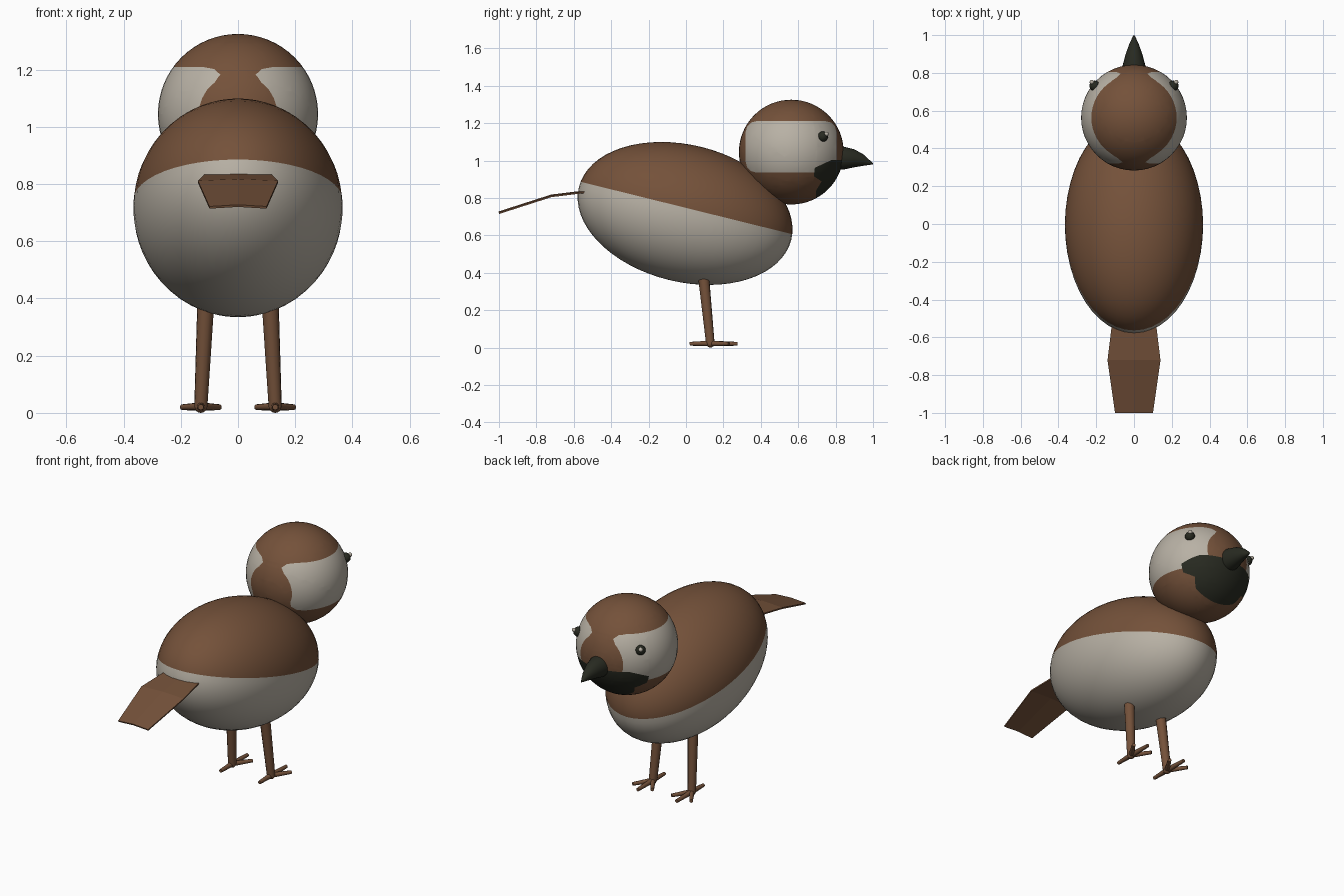
import bpy, bmesh, math
from mathutils import Vector, Matrix

if "Cube" in bpy.data.objects:
    bpy.data.objects.remove(bpy.data.objects["Cube"])


def material(name, rgb):
    m = bpy.data.materials.new(name)
    m.use_nodes = True
    m.diffuse_color = (*rgb, 1)
    m.node_tree.nodes["Principled BSDF"].inputs["Base Color"].default_value = (*rgb, 1)
    return m


BROWN = material("warm_brown", (0.175, 0.083, 0.042))
CREAM = material("pale_cream", (0.48, 0.44, 0.375))
DARK = material("dark_olive", (0.021, 0.023, 0.015))


def finish(name, bm, mats, smooth=True):
    bmesh.ops.recalc_face_normals(bm, faces=bm.faces)
    mesh = bpy.data.meshes.new(name)
    bm.to_mesh(mesh)
    bm.free()
    obj = bpy.data.objects.new(name, mesh)
    bpy.context.collection.objects.link(obj)
    for m in mats:
        mesh.materials.append(m)
    if smooth:
        bpy.ops.object.select_all(action='DESELECT')
        obj.select_set(True)
        bpy.context.view_layer.objects.active = obj
        bpy.ops.object.shade_smooth_by_angle(angle=math.radians(50))
    return obj


def cut(bm, point, normal):
    bmesh.ops.bisect_plane(bm, geom=bm.verts[:] + bm.edges[:] + bm.faces[:],
                           dist=1e-5, plane_co=point, plane_no=normal)


def inside(poly, y, z):
    hit = False
    for (y1, z1), (y2, z2) in zip(poly, poly[1:] + poly[:1]):
        if (z1 > z) != (z2 > z) and y < (y2 - y1) * (z - z1) / (z2 - z1) + y1:
            hit = not hit
    return hit


def sphere(radius=1, u=48, v=32):
    bm = bmesh.new()
    bmesh.ops.create_uvsphere(bm, u_segments=u, v_segments=v, radius=radius)
    return bm


def rod(bm, a, b, r1, r2, sides=10):
    """Tapered rod between two points."""
    a, b = Vector(a), Vector(b)
    turn = (b - a).to_track_quat('Z', 'Y').to_matrix().to_4x4()
    bmesh.ops.create_cone(bm, cap_ends=True, segments=sides, radius1=r1, radius2=r2,
                          depth=(b - a).length,
                          matrix=Matrix.Translation((a + b) / 2) @ turn)


# Body: tilted ellipsoid, brown back over a pale belly
bm = sphere()
bmesh.ops.scale(bm, vec=(0.366, 0.585, 0.366), verts=bm.verts)
cut(bm, (0, 0, 0.03), (0, 0, 1))
for f in bm.faces:
    f.material_index = 0 if f.calc_center_median().z > 0.03 else 1
body = finish("body", bm, [BROWN, CREAM])
body.location = (0, -0.005, 0.717)
body.rotation_euler.x = math.radians(-13.9)

# Head: cheek and throat outlines are cut sideways through the sphere
HEAD, R = Vector((0, 0.563, 1.045)), 0.28
cheek = []
for cy, cz, start in ((0.66, 0.39, 0), (-0.67, 0.39, 90), (-0.67, -0.19, 180), (0.66, -0.19, 270)):
    for step in range(4):
        a = math.radians(start + 30 * step)
        cheek.append((cy + 0.2 * math.cos(a), cz + 0.2 * math.sin(a)))
throat = [(0.45, -0.3), (0.77, -0.15), (1.1, -0.15), (1.1, -1.1),
          (0.48, -1.1), (0.47, -0.74), (0.58, -0.56), (0.43, -0.46)]
bm = sphere()
for poly in (cheek, throat):
    for (y1, z1), (y2, z2) in zip(poly, poly[1:] + poly[:1]):
        cut(bm, (0, y1, z1), Vector((0, z1 - z2, y2 - y1)).normalized())
for f in bm.faces:
    c = f.calc_center_median()
    f.material_index = 2 if inside(throat, c.y, c.z) else 1 if inside(cheek, c.y, c.z) else 0
bmesh.ops.scale(bm, vec=(R, R, R), verts=bm.verts)
head = finish("head", bm, [BROWN, CREAM, DARK])
head.location = HEAD

# Beak: lofted rings, hooked a little downward (y, centre z, half width, half height)
bm = bmesh.new()
rings, SIDES = [], 20
for y, z, w, h in ((0.78, 1.014, 0.065, 0.065), (0.84, 1.013, 0.06, 0.062),
                   (0.9, 1.012, 0.044, 0.048), (0.95, 1.002, 0.026, 0.03),
                   (0.985, 0.988, 0.01, 0.011), (1.0, 0.982, 0.002, 0.002)):
    angles = [math.tau * i / SIDES for i in range(SIDES)]
    rings.append([bm.verts.new((w * math.cos(a), y, z + h * math.sin(a))) for a in angles])
for r1, r2 in zip(rings, rings[1:]):
    for i in range(SIDES):
        j = (i + 1) % SIDES
        bm.faces.new((r1[i], r1[j], r2[j], r2[i]))
bm.faces.new(rings[0])
bm.faces.new(rings[-1])
finish("beak", bm, [DARK])

# Tail: bent sheet, widest in the middle and slightly arched
bm = bmesh.new()
rows = []
for y, z, w in ((-0.54, 0.83, 0.118), (-0.72, 0.808, 0.14), (-1.0, 0.718, 0.1)):
    rows.append([bm.verts.new((s * w, y, z + 0.006 * (1 - abs(s)))) for s in (-1, 0, 1)])
for r1, r2 in zip(rows, rows[1:]):
    for i in range(2):
        bm.faces.new((r1[i], r1[i + 1], r2[i + 1], r2[i]))
tail = finish("tail", bm, [BROWN], smooth=False)
solid = tail.modifiers.new("thickness", 'SOLIDIFY')
solid.thickness = 0.008
solid.offset = 0

for side, s in (("left", 1), ("right", -1)):
    # Eye with a small bright glint toward the beak
    out = Vector((s * 0.743, 0.6, 0.296)).normalized()
    for name, mat, r, place in (("eye", DARK, 0.028, HEAD + out * R),
                                ("eye_glint", CREAM, 0.012,
                                 HEAD + out * (R + 0.02) + Vector((0, 0.008, 0.008)))):
        eye = finish(side + "_" + name, sphere(r, 16, 12), [mat])
        eye.location = place

    # Leg
    ankle = Vector((s * 0.13, 0.13, 0.022))
    bm = bmesh.new()
    rod(bm, (s * 0.112, 0.092, 0.4), ankle, 0.03, 0.023, 12)
    finish(side + "_leg", bm, [BROWN])

    # Foot: ankle knob, three front toes and one back toe
    bm = sphere(0.022, 12, 8)
    bmesh.ops.translate(bm, vec=ankle, verts=bm.verts)
    for dx, dy in ((0, 0.145), (0.065, 0.1), (-0.065, 0.1), (0, -0.11)):
        rod(bm, ankle, ankle + Vector((dx, dy, -0.002)), 0.015, 0.01)
    finish(side + "_foot", bm, [BROWN])
